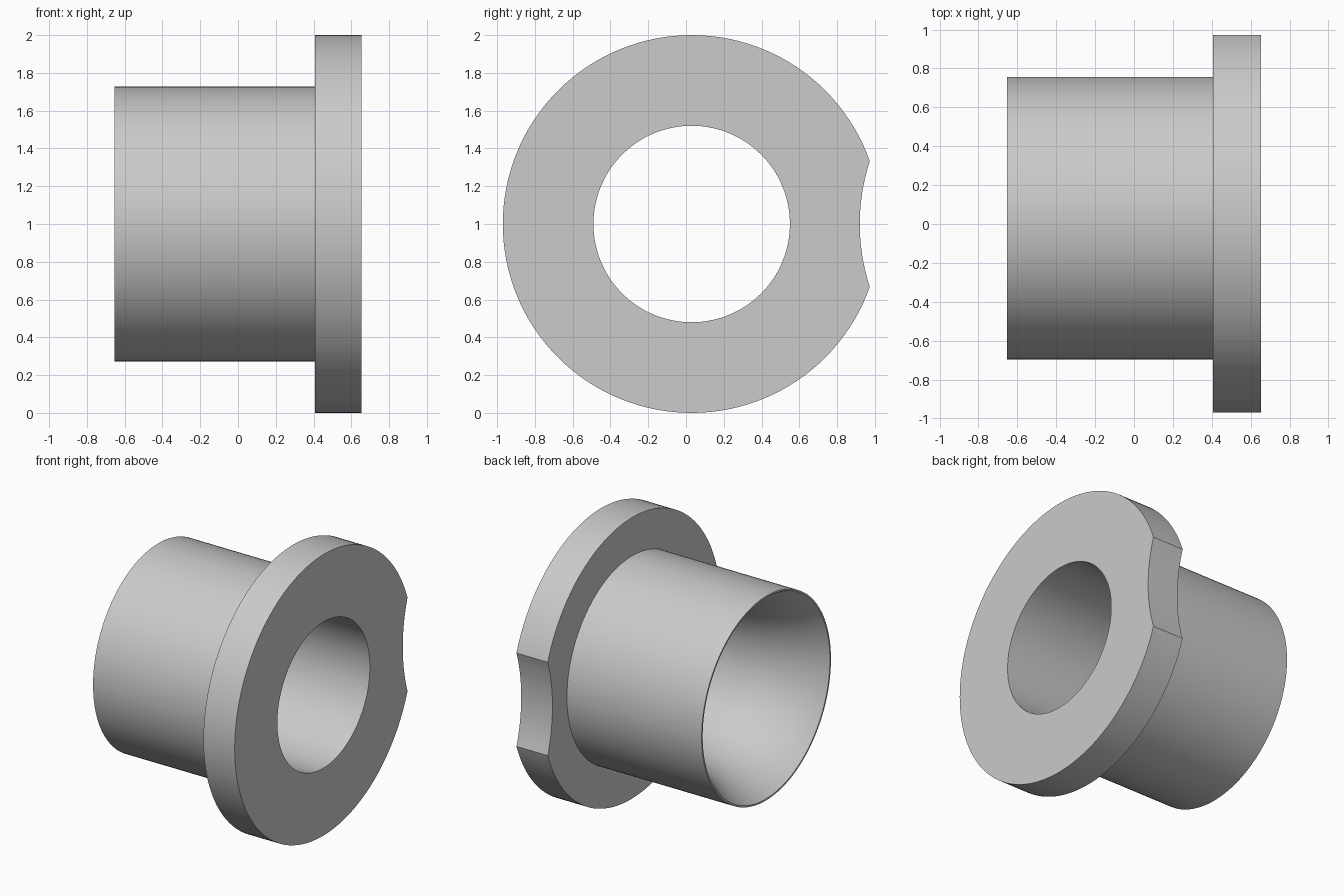
import bpy, bmesh, math
from mathutils import Matrix, Vector

cube = bpy.data.objects.get("Cube")
if cube:
    bpy.data.objects.remove(cube, do_unlink=True)

AXIS_Y, AXIS_Z = 0.03, 1.0
SEGMENTS = 128
BACK, SHOULDER, FACE = -0.653, 0.407, 0.653
BORE, MOUTH, FLARE = 0.52, 0.715, 0.6

grey = bpy.data.materials.new("plain_grey")
grey.use_nodes = True
colour = (0.595, 0.595, 0.595, 1)
grey.diffuse_color = colour
grey.node_tree.nodes["Principled BSDF"].inputs["Base Color"].default_value = colour


def make_object(name, bm):
    bmesh.ops.recalc_face_normals(bm, faces=bm.faces)
    mesh = bpy.data.meshes.new(name)
    bm.to_mesh(mesh)
    bm.free()
    mesh.materials.append(grey)
    obj = bpy.data.objects.new(name, mesh)
    bpy.context.collection.objects.link(obj)
    return obj


def revolve(name, profile):
    """Turn a closed (x, radius) profile around the long axis."""
    bm = bmesh.new()
    centre = Vector((0, AXIS_Y, AXIS_Z))
    verts = [bm.verts.new(centre + Vector((x, 0, r))) for x, r in profile]
    edges = [bm.edges.new((v, verts[(i + 1) % len(verts)])) for i, v in enumerate(verts)]
    bmesh.ops.spin(bm, geom=verts + edges, cent=centre, axis=(1, 0, 0),
                   angle=math.tau, steps=SEGMENTS, use_duplicate=False)
    bmesh.ops.remove_doubles(bm, verts=bm.verts, dist=0.0001)
    return make_object(name, bm)


# Flared mouth: an arc that leaves the bore tangentially and opens to the lip
rise = MOUTH - BORE
arc_radius = (FLARE ** 2 + rise ** 2) / (2 * rise)
sweep = math.asin(FLARE / arc_radius)
STEPS = 16
flare = []
for i in range(STEPS + 1):
    a = sweep * i / STEPS
    flare.append((BACK + FLARE - arc_radius * math.sin(a),
                  BORE + arc_radius * (1 - math.cos(a))))

# Sleeve with a thin lip, wide flange and straight bore
bushing = revolve("flanged_bushing", [
    (BACK, 0.727), (SHOULDER, 0.727), (SHOULDER, 1.0), (FACE, 1.0), (FACE, BORE)] + flare)

# Shallow concave notch in the back of the flange
bm = bmesh.new()
bmesh.ops.create_cone(bm, cap_ends=True, segments=192, radius1=1.066, radius2=1.066, depth=0.8,
                      matrix=Matrix.Translation((0.53, 1.986, AXIS_Z)) @ Matrix.Rotation(math.pi / 2, 4, 'Y'))
cutter = make_object("notch_cutter", bm)
cutter.hide_render = True

notch = bushing.modifiers.new("notch", 'BOOLEAN')
notch.operation = 'DIFFERENCE'
notch.solver = 'EXACT'
notch.object = cutter

bpy.ops.object.select_all(action='DESELECT')
bushing.select_set(True)
bpy.context.view_layer.objects.active = bushing
bpy.ops.object.modifier_apply(modifier=notch.name)
bpy.data.objects.remove(cutter, do_unlink=True)
bpy.ops.object.shade_smooth_by_angle(angle=math.radians(25))
